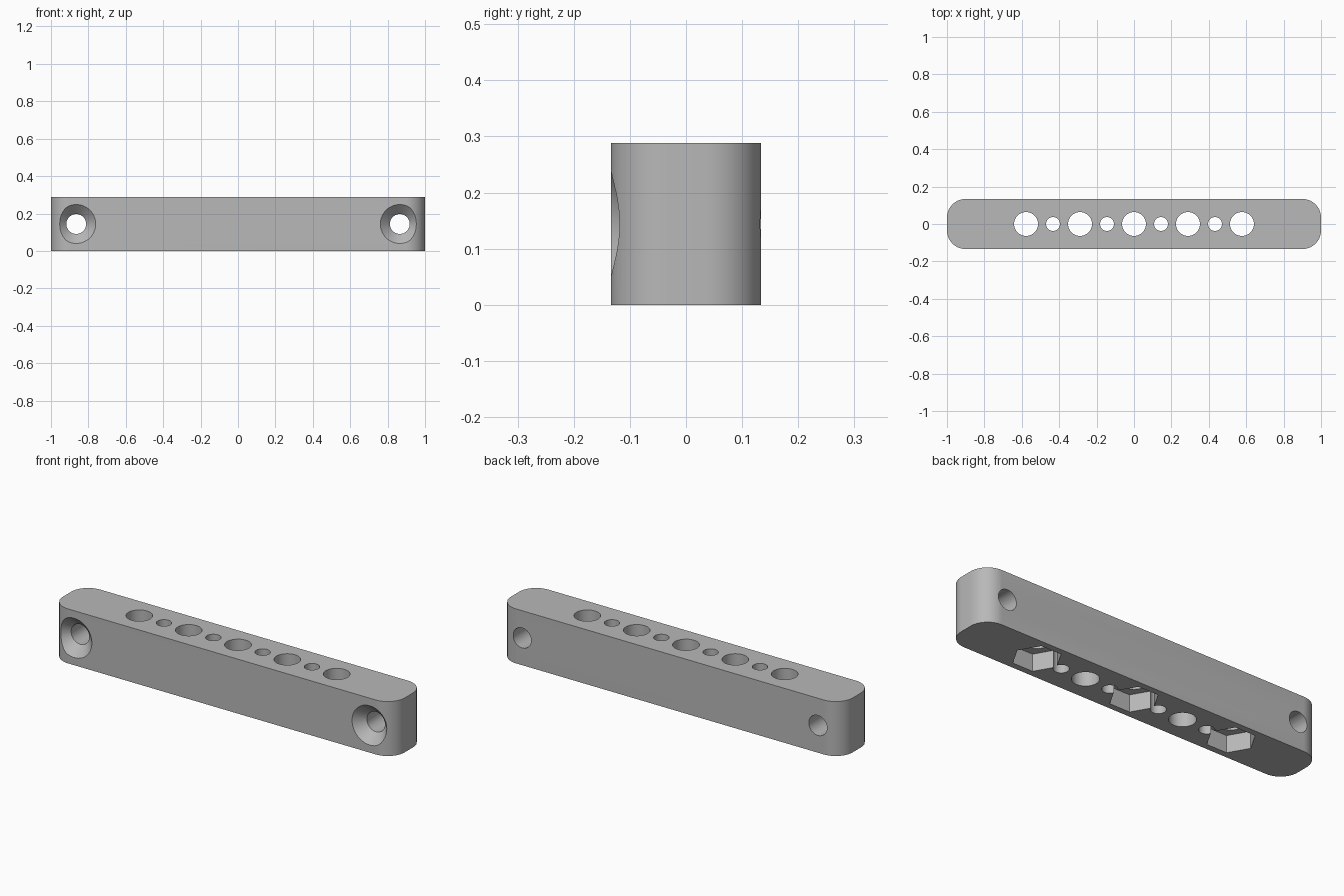
import bpy
from math import pi, radians

cube = bpy.data.objects.get("Cube")
if cube:
    bpy.data.objects.remove(cube, do_unlink=True)

HALF_Y, HEIGHT = 0.134, 0.288
PITCH = 0.1443
MID_Z = HEIGHT / 2

grey = bpy.data.materials.new("plain grey")
grey.use_nodes = True
grey.diffuse_color = (0.48, 0.48, 0.48, 1)
grey.node_tree.nodes["Principled BSDF"].inputs["Base Color"].default_value = grey.diffuse_color

# Bar with rounded upright corners
bpy.ops.mesh.primitive_cube_add(size=1, location=(0, 0, MID_Z))
bar = bpy.context.object
bar.name = "mounting_bar"
bar.scale = (2, HALF_Y * 2, HEIGHT)
bpy.ops.object.transform_apply(location=True, rotation=True, scale=True)
bar.data.materials.append(grey)
weights = bar.data.attributes.new("bevel_weight_edge", 'FLOAT', 'EDGE')
for edge in bar.data.edges:
    a, b = (bar.data.vertices[i].co for i in edge.vertices)
    weights.data[edge.index].value = float(abs(a.z - b.z) > 0.1)
bevel = bar.modifiers.new("round_corners", 'BEVEL')
bevel.limit_method = 'WEIGHT'
bevel.width = 0.1
bevel.segments = 12
bpy.ops.object.modifier_apply(modifier=bevel.name)


def drill(location, r1, r2, depth, sides=48, rotation=(0, 0, 0)):
    """Cut a round, tapered or many-sided hole out of the bar."""
    bpy.ops.mesh.primitive_cone_add(vertices=sides, radius1=r1, radius2=r2, depth=depth,
                                    location=location, rotation=rotation)
    cutter = bpy.context.object
    cutter.name = "hole_cutter"
    cutter.hide_render = True
    cutter.data.materials.append(grey)
    cut = bar.modifiers.new("hole", 'BOOLEAN')
    cut.operation = 'DIFFERENCE'
    cut.solver = 'EXACT'
    cut.object = cutter
    bpy.context.view_layer.objects.active = bar
    bpy.ops.object.modifier_apply(modifier=cut.name)
    bpy.data.objects.remove(cutter, do_unlink=True)


# Row of alternating large and small upright holes
for i in range(-4, 5):
    radius = 0.064 if i % 2 == 0 else 0.037
    drill((i * PITCH, 0, MID_Z), radius, radius, HEIGHT + 0.1)

# Hexagonal nut pockets underneath, corners pointing along the bar
for i in (-4, 0, 4):
    drill((i * PITCH, 0, 0.02), 0.117, 0.117, 0.14, sides=6, rotation=(0, 0, pi / 6))

# Countersunk screw holes from front to back
for side in (-1, 1):
    x = side * 0.865
    drill((x, 0, MID_Z), 0.053, 0.053, 0.4, rotation=(pi / 2, 0, 0))
    drill((x, -HALF_Y + 0.02, MID_Z), 0.124, 0.044, 0.08, rotation=(-pi / 2, 0, 0))

# Smooth curved walls, sharp rims
bpy.ops.object.select_all(action='DESELECT')
bar.select_set(True)
bpy.context.view_layer.objects.active = bar
bpy.ops.object.shade_smooth_by_angle(angle=radians(30))
